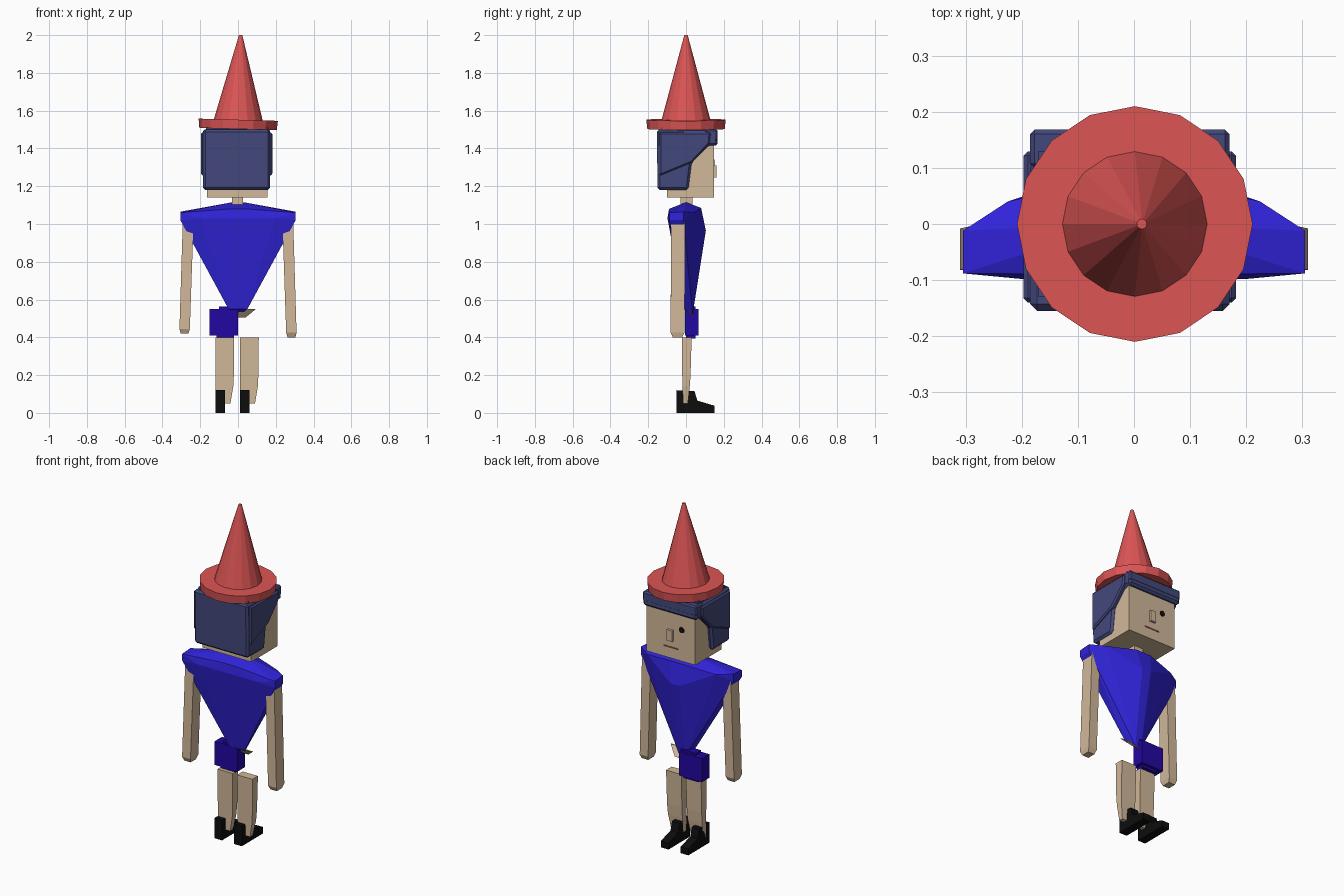
import bpy, bmesh, math
from mathutils import Matrix, Vector

cube = bpy.data.objects.get("Cube")
if cube:
    bpy.data.objects.remove(cube, do_unlink=True)


def material(name, rgb):
    m = bpy.data.materials.new(name)
    m.use_nodes = True
    m.diffuse_color = (*rgb, 1)
    m.node_tree.nodes["Principled BSDF"].inputs["Base Color"].default_value = (*rgb, 1)
    return m


SKIN = material("skin", (0.64, 0.48, 0.32))
HAIR = material("hair_blue", (0.055, 0.065, 0.2))
RED = material("hat_red", (0.72, 0.09, 0.09))
BLUE = material("shirt_blue", (0.03, 0.017, 0.7))
INDIGO = material("shorts_indigo", (0.017, 0.002, 0.36))
BLACK = material("shoe_black", (0.004, 0.004, 0.004))
LIP = material("lip_brown", (0.25, 0.07, 0.05))


def finish(name, bm, mat, bevel=0):
    bmesh.ops.recalc_face_normals(bm, faces=bm.faces)
    me = bpy.data.meshes.new(name)
    bm.to_mesh(me)
    bm.free()
    me.materials.append(mat)
    ob = bpy.data.objects.new(name, me)
    bpy.context.collection.objects.link(ob)
    if bevel:
        mod = ob.modifiers.new("bevel", "BEVEL")
        mod.width, mod.segments = bevel, 1
    return ob


def hull(name, points, mat):
    """Flat-faced solid wrapped around a few points."""
    bm = bmesh.new()
    for p in points:
        bm.verts.new(p)
    res = bmesh.ops.convex_hull(bm, input=bm.verts)
    bmesh.ops.delete(bm, geom=res["geom_interior"], context="VERTS")
    bmesh.ops.dissolve_limit(bm, angle_limit=0.02, verts=bm.verts, edges=bm.edges)
    return finish(name, bm, mat)


def box(name, x, y, z, mat, bevel=0):
    bm = bmesh.new()
    bmesh.ops.create_cube(bm, size=1)
    for v in bm.verts:
        v.co = [lo + (c + 0.5) * (hi - lo) for c, (lo, hi) in zip(v.co, (x, y, z))]
    return finish(name, bm, mat, bevel)


def prism(name, profile, x, mat, bevel=0):
    """Side outline of (y, z) points pulled across x."""
    bm = bmesh.new()
    face = bm.faces.new([bm.verts.new((x[0], y, z)) for y, z in profile])
    ext = bmesh.ops.extrude_face_region(bm, geom=[face])["geom"]
    for v in ext:
        if isinstance(v, bmesh.types.BMVert):
            v.co.x = x[1]
    return finish(name, bm, mat, bevel)


def frustum(name, r1, r2, z1, z2, mat, transform):
    bm = bmesh.new()
    bmesh.ops.create_cone(bm, cap_ends=True, segments=16, radius1=r1, radius2=r2, depth=z2 - z1)
    bmesh.ops.transform(bm, matrix=transform @ Matrix.Translation((0, 0, (z1 + z2) / 2)), verts=bm.verts)
    return finish(name, bm, mat)


def both(points):
    return [(s * x, y, z) for x, y, z in points for s in (1, -1)]


# Pointed hat, leaning slightly to one side
lean = Matrix.Translation((0, 0, 1.5)) @ Matrix.Rotation(math.radians(1.6), 4, "Y")
frustum("hat_brim", 0.205, 0.21, 0.003, 0.052, RED, lean)
frustum("hat_cone", 0.129, 0.009, 0.052, 0.5, RED, lean)

# Head and neck
box("head", (-0.163, 0.157), (-0.10, 0.147), (1.14, 1.48), SKIN)
box("neck", (-0.033, 0.027), (-0.03, 0.035), (1.07, 1.15), SKIN)
box("nose", (-0.02, 0.014), (0.14, 0.161), (1.245, 1.31), SKIN)
box("mouth", (-0.05, 0.045), (0.144, 0.149), (1.2, 1.208), LIP)
eye = Matrix.Translation((-0.075, 0.147, 1.325)) @ Matrix.Rotation(math.pi / 2, 4, "X")
frustum("eye", 0.017, 0.017, -0.003, 0.003, BLACK, eye)

# Hair: a cap with a fringe, and a wider layer over the sides
prism("hair_cap", [(-0.155, 1.5), (0.165, 1.495), (0.168, 1.415), (0.12, 1.415),
                   (0.03, 1.325), (0.012, 1.18), (-0.15, 1.18)], (-0.185, 0.17), HAIR, 0.012)
prism("hair_sides", [(-0.14, 1.485), (0.13, 1.485), (0.125, 1.425), (0.03, 1.325),
                     (-0.14, 1.255)], (-0.197, 0.182), HAIR, 0.008)
box("fringe", (-0.185, 0.17), (0.1, 0.168), (1.44, 1.5), HAIR, 0.008)
box("hair_top", (-0.17, 0.16), (-0.13, 0.13), (1.47, 1.51), HAIR)

# Tapered shirt with wide shoulders
hull("shirt", both([
    (0.05, -0.01, 0.55), (0.02, 0.035, 0.52),
    (0.225, -0.08, 0.97), (0.225, 0.0, 0.965), (0.03, 0.105, 0.965),
    (0.305, -0.088, 1.02), (0.305, -0.012, 1.02),
    (0.305, -0.088, 1.06), (0.305, -0.012, 1.065),
    (0.2, -0.098, 1.03), (0.04, -0.09, 1.08),
    (0.225, 0.04, 1.06), (0.05, 0.08, 1.085), (0.03, 0.0, 1.115),
]), BLUE)

# Arms: four-sided, hanging slightly outward, with cut-off ends
for name, side, low in (("left_arm", 1, 0.4), ("right_arm", -1, 0.42)):
    rings = [(0.235, 0.292, -0.078, -0.004, 1.02),
             (0.255, 0.31, -0.082, -0.008, low + 0.025),
             (0.262, 0.304, -0.07, -0.02, low)]
    hull(name, [(side * x, y, z) for a, b, c, d, z in rings for x in (a, b) for y in (c, d)], SKIN)

# Shorts on one hip, and a thin strip of thigh on the other
box("shorts", (-0.15, 0.0), (-0.005, 0.065), (0.41, 0.55), INDIGO)
box("shorts_hem", (-0.115, -0.02), (0.0, 0.05), (0.395, 0.42), INDIGO)
box("waistband", (-0.1, 0.0), (0.0, 0.05), (0.54, 0.562), INDIGO)
hull("thigh_strip", [(x, y + d, z) for d in (0, 0.008) for x, y, z in
                     ((0, 0.0, 0.55), (0.095, 0.0, 0.55), (0.04, 0.04, 0.505), (0, 0.04, 0.505))], SKIN)

# Legs and shoes share one shape, shifted sideways
for side, x in (("left", 0.01), ("right", -0.12)):
    rings = [(0.1, -0.022, 0.03, 0.4), (0.098, -0.02, 0.024, 0.2),
             (0.095, -0.018, 0.02, 0.14), (0.08, -0.016, 0.01, 0.05)]
    hull(side + "_leg", [(px, py, z) for w, a, b, z in rings for px in (x, x + w) for py in (a, b)], SKIN)
    prism(side + "_shoe", [(-0.05, 0), (0.15, 0), (0.15, 0.038), (0.06, 0.065),
                           (0.045, 0.115), (-0.05, 0.12)], (x, x + 0.05), BLACK)
